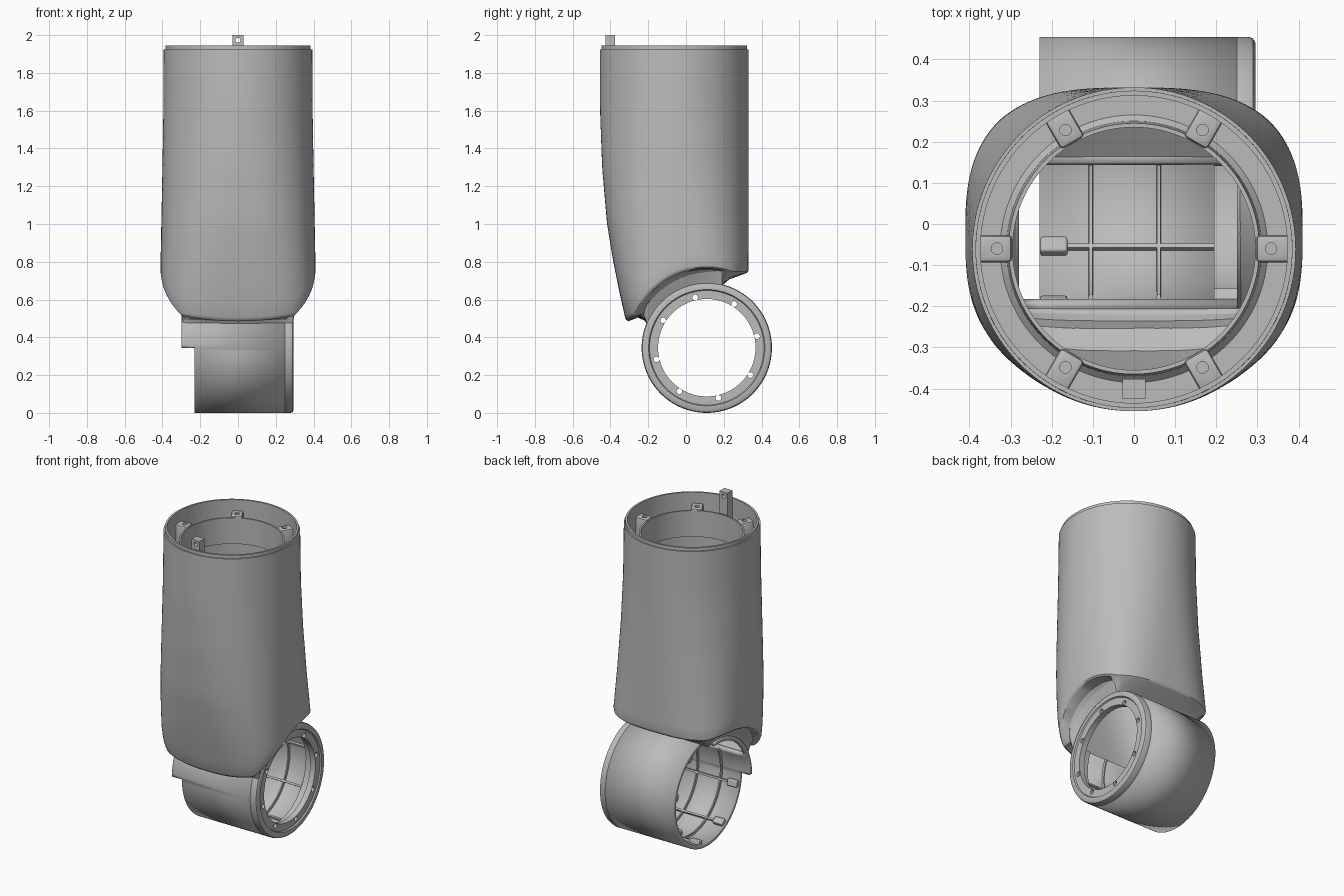
import bpy, bmesh, math
from mathutils import Matrix, Vector

cube = bpy.data.objects.get("Cube")
if cube:
    bpy.data.objects.remove(cube)

grey = bpy.data.materials.new("plain grey")
grey.use_nodes = True
grey.diffuse_color = (0.5, 0.5, 0.5, 1)
grey.node_tree.nodes["Principled BSDF"].inputs["Base Color"].default_value = (0.5, 0.5, 0.5, 1)

AY, AZ, R = 0.11, 0.345, 0.345      # cross tube axis and radius
CY = -0.06                          # centre of the top rim
OPEN_A, OPEN_B = 84, 156            # opening of the cross tube, in degrees


def finish(bm, name, recalc=True):
    if recalc:
        bmesh.ops.remove_doubles(bm, verts=bm.verts, dist=0.0001)
        bmesh.ops.recalc_face_normals(bm, faces=bm.faces)
    mesh = bpy.data.meshes.new(name)
    bm.to_mesh(mesh)
    bm.free()
    mesh.materials.append(grey)
    obj = bpy.data.objects.new(name, mesh)
    bpy.context.collection.objects.link(obj)
    return obj


def strip(name, rings, closed=True):
    """Skin a list of closed profiles; join the last to the first if closed."""
    bm = bmesh.new()
    rows = [[bm.verts.new(p) for p in ring] for ring in rings]
    pairs = list(zip(rows, rows[1:])) + ([(rows[-1], rows[0])] if closed else [])
    for a, b in pairs:
        for i in range(len(a)):
            j = (i + 1) % len(a)
            bm.faces.new((a[i], a[j], b[j], b[i]))
    if not closed:
        bm.faces.new(rows[0])
        bm.faces.new(rows[-1])
    return finish(bm, name)


def lathe(name, profile, place, a0=0, a1=360):
    """Turn a closed (along, radius) profile about an axis."""
    full = a1 - a0 == 360
    count = (a1 - a0) // 3
    angles = [math.radians(a0 + 3 * i) for i in range(count + (0 if full else 1))]
    return strip(name, [[place(s, r, a) for s, r in profile] for a in angles], full)


def on_x(s, r, a):
    return (s, AY + r * math.cos(a), AZ + r * math.sin(a))


def on_z(s, r, a):
    return (r * math.cos(a), CY + r * math.sin(a), s)


def boxes(name, items, bevel=0.0):
    """Boxes given as (placement matrix, size)."""
    bm = bmesh.new()
    for m, size in items:
        bmesh.ops.create_cube(bm, size=1, matrix=m @ Matrix.Diagonal((*size, 1)))
    obj = finish(bm, name)
    if bevel:
        mod = obj.modifiers.new("soft edges", "BEVEL")
        mod.width, mod.segments = bevel, 2
    return obj


def drill(obj, places, radius, depth):
    """Cut round holes along local z of each placement."""
    bm = bmesh.new()
    for m in places:
        bmesh.ops.create_cone(bm, cap_ends=True, segments=20, radius1=radius,
                              radius2=radius, depth=depth, matrix=m)
    cutter = finish(bm, "hole_cutter")
    cutter.hide_render = True
    mod = obj.modifiers.new("holes", "BOOLEAN")
    mod.object, mod.solver = cutter, "EXACT"
    bpy.ops.object.select_all(action="DESELECT")
    bpy.context.view_layer.objects.active = obj
    obj.select_set(True)
    for m in list(obj.modifiers):
        bpy.ops.object.modifier_apply(modifier=m.name)
    bpy.data.objects.remove(cutter)


def around_x(deg):
    return Matrix.Translation((0, AY, AZ)) @ Matrix.Rotation(math.radians(deg), 4, "X")


def around_z(deg):
    return Matrix.Translation((0, CY, 0)) @ Matrix.Rotation(math.radians(deg), 4, "Z")


# Upper shell: height, front y, half width, squareness
SECTIONS = [(0.45, -0.31, 0.405, 3.2), (0.65, -0.355, 0.41, 3.1), (0.8, -0.385, 0.41, 2.8),
            (1.0, -0.418, 0.406, 2.5), (1.3, -0.444, 0.40, 2.2), (1.6, -0.455, 0.395, 2.05),
            (1.95, -0.455, 0.393, 2.0)]


def section(th, z, inset=0.0):
    for lo, hi in zip(SECTIONS, SECTIONS[1:]):
        if z <= hi[0]:
            break
    t = max(0, min(1, (z - lo[0]) / (hi[0] - lo[0])))
    front, half, n = (lo[k] + (hi[k] - lo[k]) * t for k in (1, 2, 3))
    back = 0.332
    c, s = math.cos(th), math.sin(th)
    x = (half - inset) * math.copysign(abs(c) ** (2 / n), c)
    y = (front + back) / 2 + ((back - front) / 2 - inset) * math.copysign(abs(s) ** (2 / n), s)
    return Vector((x, y, z))


def arch(y, r):
    return AZ + math.sqrt(max(0, r * r - (y - AY) ** 2))


def hem(th):
    """Height of the lower edge: an arch over the cross tube."""
    z = 0.75
    for _ in range(15):
        p = section(th, z)
        z = max(arch(p.y, 0.42), 0.485 + 0.3 * p.x ** 2)
        if p.y > AY:
            z = max(z, 0.74)
    return z


def neck(p, x0, x1, y0, y1):
    x, y = max(x0, min(x1, p.x)), max(y0, min(y1, p.y))
    return Vector((x, y, arch(y, 0.338)))


N, ROWS = 128, 20
thetas = [2 * math.pi * i / N for i in range(N)]
columns = []
for th in thetas:
    low = hem(th)
    outer = [section(th, low + 0.02 + (1.925 - low - 0.02) * k / ROWS) for k in range(ROWS + 1)]
    inner = [section(th, low + 0.045 + (1.945 - low - 0.045) * k / ROWS, 0.02)
             for k in range(ROWS + 1)]
    edge = section(th, low, 0.012)
    seat = neck(edge, -0.29, 0.288, -0.205, 0.19)
    hollow = edge.lerp(seat, 0.7)
    hollow.z = (edge.z + seat.z) / 2 + (0.035 if edge.y < 0.2 else 0.0)
    mouth = neck(inner[0], -0.28, 0.25, -0.2, 0.155)
    lip = [section(th, 1.945, 0.008), section(th, 1.925, 0.008)]
    columns.append([mouth] + inner + lip + outer[::-1]
                   + [section(th, low + 0.008, 0.003), edge, hollow, seat])
strip("upper_shell", list(zip(*columns)))

# Cross tube barrel, open at the top, with a longer upper front lip
bm = bmesh.new()
stations = [-0.30, -0.28, -0.23, 0.25]
grid = [[bm.verts.new(on_x(x, R, math.radians(3 * i))) for i in range(120)] for x in stations]
for k in range(3):
    for i in range(120):
        deg, j = 3 * i, (i + 1) % 120
        in_opening = OPEN_A <= deg < OPEN_B
        keep = (OPEN_A <= deg < 180) if k == 0 else \
               (OPEN_B <= deg < 180) if k == 1 else not in_opening
        if keep:
            bm.faces.new((grid[k][i], grid[k][j], grid[k + 1][j], grid[k + 1][i]))
bmesh.ops.delete(bm, geom=[v for v in bm.verts if not v.link_faces], context="VERTS")
barrel = finish(bm, "cross_tube", recalc=False)
wall = barrel.modifiers.new("wall", "SOLIDIFY")
wall.thickness, wall.offset = 0.025, -1

# End flange with a ring of notched screw holes, and the step behind it
flange = lathe("end_flange", [(0.25, R), (0.278, R), (0.289, 0.341), (0.295, 0.331),
               (0.295, 0.308), (0.287, 0.303), (0.287, 0.258), (0.25, 0.258)], on_x)
hole_angles = [13 + 45 * k for k in range(8)]
turn = Matrix.Rotation(math.pi / 2, 4, "Y")
drill(flange, [around_x(a) @ Matrix.Translation((0.27, 0.273, 0)) @ turn for a in hole_angles],
      0.015, 0.1)
lathe("flange_step", [(0.195, 0.325), (0.25, 0.325), (0.25, 0.292), (0.195, 0.292)],
      on_x, OPEN_B, 360 + OPEN_A)

# Stiffening ribs and edge bosses inside the cross tube
for x in (-0.105, 0.06):
    lathe("ring_rib", [(x - 0.006, 0.325), (x + 0.006, 0.325), (x + 0.004, 0.306),
                       (x - 0.004, 0.306)], on_x, OPEN_B, 360 + OPEN_A)
rib_angles = [-167 + 45 * k for k in range(6)]
boxes("long_ribs", [(around_x(a) @ Matrix.Translation((-0.015, 0.315, 0)), (0.42, 0.018, 0.012))
                    for a in rib_angles])
boxes("edge_bosses", [(around_x(a) @ Matrix.Translation((-0.195, 0.31, 0)), (0.066, 0.03, 0.042))
                      for a in rib_angles], 0.006)

# Mounting collar inside the top: inner wall and pocket floor
lathe("mounting_collar", [(1.865, 0.295), (1.865, 0.305), (1.73, 0.31), (1.715, 0.325),
                          (1.715, 0.383), (1.70, 0.383), (1.70, 0.295)], on_z)
boss_angles = range(0, 360, 60)
bosses = boxes("screw_bosses", [(around_z(a) @ Matrix.Translation((0.341, 0, 1.79)),
                                 (0.088, 0.066, 0.17)) for a in boss_angles], 0.01)
drill(bosses, [around_z(a) @ Matrix.Translation((0.333, 0, 1.87)) for a in boss_angles],
      0.014, 0.08)

# Locating post at the front of the rim
post = boxes("locating_post", [(Matrix.Translation((0, -0.401, 1.855)), (0.056, 0.048, 0.29))])
drill(post, [Matrix.Translation((0, -0.4, 1.973)) @ Matrix.Rotation(math.pi / 2, 4, "X")],
      0.013, 0.1)

# Smooth curved faces, keep edges sharp
bpy.ops.object.select_all(action="DESELECT")
for obj in bpy.context.collection.objects:
    if obj.type == "MESH" and obj.data.materials and obj.data.materials[0] == grey:
        obj.select_set(True)
        bpy.context.view_layer.objects.active = obj
bpy.ops.object.shade_smooth_by_angle(angle=math.radians(35))
